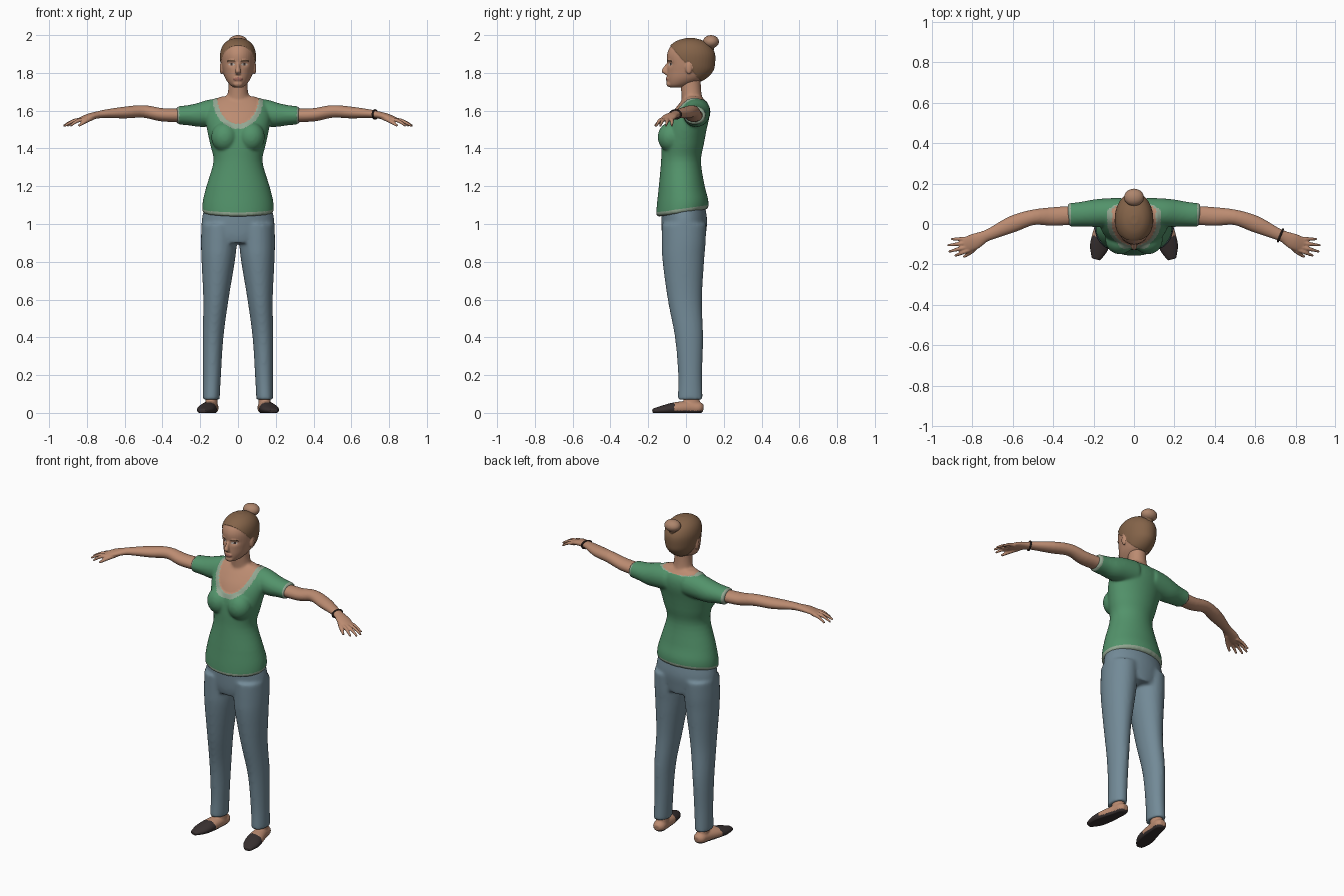
import bpy, bmesh, math
from mathutils import Vector, Matrix

cube = bpy.data.objects.get("Cube")
if cube:
    bpy.data.objects.remove(cube)

# Flat colours
COLOURS = {
    "skin": (.50, .26, .165), "hair": (.23, .125, .066), "bun hair": (.42, .235, .15),
    "shirt green": (.085, .29, .145), "shirt trim": (.29, .39, .29), "denim": (.17, .255, .31),
    "shoe dark": (.04, .03, .03), "lips": (.33, .13, .10), "eye white": (.5, .42, .37),
    "dark brown": (.05, .03, .025),
}
MATERIALS = {}
for label, rgb in COLOURS.items():
    m = bpy.data.materials.new(label)
    m.use_nodes = True
    m.diffuse_color = (*rgb, 1)
    shader = m.node_tree.nodes["Principled BSDF"]
    shader.inputs["Base Color"].default_value = (*rgb, 1)
    shader.inputs["Roughness"].default_value = .8
    MATERIALS[label] = m


def spline(rows, steps):
    """Smoothly interpolate rows of numbers."""
    rows = [Vector(r) for r in rows]
    out = []
    for i in range(len(rows) - 1):
        a, b, c, d = rows[max(i - 1, 0)], rows[i], rows[i + 1], rows[min(i + 2, len(rows) - 1)]
        for k in range(steps):
            t = k / steps
            out.append(b + (c - a) * (t / 2) + (a * 2 - b * 5 + c * 4 - d) * (t * t / 2)
                       + (b * 3 - a - c * 3 + d) * (t ** 3 / 2))
    return out + [rows[-1]]


def tube(bm, rows, side=1, upright=False, steps=4, count=28):
    """Closed loft; each row is x, y, z, half width, half depth."""
    rows = spline(rows, steps)
    rings = []
    for i, row in enumerate(rows):
        centre = Vector(row[:3])
        along = Vector(rows[min(i + 1, len(rows) - 1)][:3]) - Vector(rows[max(i - 1, 0)][:3])
        u, v = Vector((1, 0, 0)), Vector((0, 1, 0))
        if not upright:
            u = along.cross(Vector((0, 0, 1))).normalized()
            v = u.cross(along).normalized()
        ring = []
        for k in range(count):
            a = math.tau * k / count
            p = centre + u * (row[3] * math.cos(a)) + v * (row[4] * math.sin(a))
            ring.append(bm.verts.new((p.x * side, p.y, p.z)))
        rings.append(ring)
    for lower, upper in zip(rings, rings[1:]):
        for k in range(count):
            n = (k + 1) % count
            bm.faces.new((lower[k], lower[n], upper[n], upper[k]))
    bm.faces.new(rings[0])
    bm.faces.new(rings[-1])


def profile(rows):
    """Turn height, front, back, half width into centred rows."""
    return [(0, (f + b) / 2, z, w, (b - f) / 2) for z, f, b, w in rows]


def blob(bm, centre, radii):
    shape = Matrix.Translation(centre) @ Matrix.Diagonal((*radii, 1))
    bmesh.ops.create_uvsphere(bm, u_segments=24, v_segments=16, radius=1, matrix=shape)


def finish(name, bm, labels, rule=None, voxel=0, smooth=4, tweak=None, puff=()):
    """Fuse the parts, colour faces by rule and raise the puffed regions."""
    bmesh.ops.recalc_face_normals(bm, faces=bm.faces)
    mesh = bpy.data.meshes.new(name)
    bm.to_mesh(mesh)
    bm.free()
    obj = bpy.data.objects.new(name, mesh)
    bpy.context.collection.objects.link(obj)
    bpy.ops.object.select_all(action="DESELECT")
    obj.select_set(True)
    bpy.context.view_layer.objects.active = obj
    if voxel:
        fuse = obj.modifiers.new("fuse", "REMESH")
        fuse.mode = "VOXEL"
        fuse.voxel_size = voxel
        soften = obj.modifiers.new("soften", "SMOOTH")
        soften.iterations = smooth
        for modifier in ("fuse", "soften"):
            bpy.ops.object.modifier_apply(modifier=modifier)
    mesh = obj.data
    if tweak:
        for v in mesh.vertices:
            v.co = tweak(v.co.copy())
    mesh.materials.clear()
    for label in labels:
        mesh.materials.append(MATERIALS[label])
    if rule:
        for face in mesh.polygons:
            face.material_index = labels.index(rule(face.center))
        moves = [(v, v.normal.copy()) for v in mesh.vertices if rule(v.co) in puff]
        for v, normal in moves:
            v.co += normal * .004
    bpy.ops.object.shade_smooth_by_angle(angle=math.radians(50))
    return obj


# Shirt with neck and sleeves
bm = bmesh.new()
tube(bm, profile([
    (1.065, -.155, .115, .186), (1.12, -.15, .113, .183), (1.2, -.14, .095, .163),
    (1.33, -.128, .075, .126), (1.42, -.125, .09, .143), (1.5, -.115, .105, .16),
    (1.57, -.085, .12, .17), (1.62, -.05, .118, .16), (1.655, -.02, .1, .13),
    (1.675, .0, .08, .09)]), upright=True, count=48)
tube(bm, [(0, .04, 1.6, .07, .06), (0, .03, 1.68, .056, .054), (0, .025, 1.74, .05, .054),
          (0, .025, 1.8, .05, .054)], upright=True)
for s in (-1, 1):
    blob(bm, (s * .07, -.08, 1.46), (.068, .066, .075))
    tube(bm, [(.06, .06, 1.595, .066, .07), (.14, .057, 1.588, .066, .068),
              (.2, .053, 1.578, .064, .061), (.26, .049, 1.576, .057, .05),
              (.322, .045, 1.575, .054, .044)], side=s)


def shirt_rule(p):
    drop = .135 - .12 * min(max(p.y / .08, 0), 1)
    d = math.hypot(p.x / .108, min(p.z - 1.665, 0) / drop)
    if p.z > 1.685 or (d < 1 and p.z > 1.5):
        return "skin"
    if (d < 1.22 and p.z > 1.48) or abs(p.x) > .312 or p.z - .15 * p.y < 1.083:
        return "shirt trim"
    return "shirt green"


def tilt_hem(p):
    p.z += .15 * p.y * min(max((1.2 - p.z) / .12, 0), 1)
    return p


finish("shirt_and_neck", bm, ["shirt green", "shirt trim", "skin"], shirt_rule, voxel=.0075,
       smooth=8, tweak=tilt_hem, puff=("shirt green", "shirt trim"))

# Trousers
bm = bmesh.new()
tube(bm, profile([(.9, -.12, .1, .14), (.95, -.128, .106, .185), (1.02, -.13, .112, .192),
                  (1.1, -.13, .1, .175)]), upright=True, count=40)
for s in (-1, 1):
    tube(bm, [(.142, .022, .07, .045, .067), (.138, .022, .2, .048, .064),
              (.132, .016, .4, .055, .075), (.117, -.006, .6, .067, .091),
              (.105, -.014, .8, .088, .11), (.101, -.012, .9, .095, .116),
              (.098, -.01, 1, .096, .118)], side=s, upright=True, steps=8)
finish("trousers", bm, ["denim"], voxel=.009, smooth=8)

# Bare arms and hands
FINGERS = [((.82, -.073), (.905, -.075)), ((.825, -.093), (.924, -.106)),
           ((.825, -.113), (.918, -.137)), ((.815, -.128), (.888, -.158))]
for s, side in ((1, "left"), (-1, "right")):
    bm = bmesh.new()
    tube(bm, [(.28, .045, 1.575, .046, .036), (.4, .037, 1.578, .046, .035),
              (.5, .033, 1.596, .038, .033), (.6, 0, 1.59, .041, .031),
              (.7, -.045, 1.584, .03, .022), (.74, -.062, 1.578, .029, .019),
              (.79, -.087, 1.567, .04, .017), (.838, -.105, 1.551, .036, .011)], side=s)
    for base, tip in FINGERS:
        middle = [(a + b) / 2 for a, b in zip(base, tip)]
        tube(bm, [(*base, 1.554, .011, .011), (*middle, 1.545, .0095, .0095),
                  (*tip, 1.519, .006, .006)], side=s, count=12)
    tube(bm, [(.765, -.095, 1.565, .014, .013), (.805, -.137, 1.545, .011, .011),
              (.843, -.163, 1.52, .007, .007)], side=s, count=12)
    finish(side + "_arm", bm, ["skin"], voxel=.0045, smooth=3)

# Wrist bracelet
bpy.ops.mesh.primitive_torus_add(major_radius=.03, minor_radius=.005, major_segments=28,
                                 minor_segments=8, location=(.725, -.056, 1.58))
bracelet = bpy.context.object
bracelet.name = "bracelet"
bracelet.scale = (.8, 1.08, 1)
bracelet.rotation_euler = (0, math.radians(90), math.radians(-23))
bracelet.data.materials.append(MATERIALS["dark brown"])
bpy.ops.object.shade_smooth_by_angle()

# Head with ears and nose
bm = bmesh.new()
tube(bm, profile([
    (1.722, -.08, -.02, .02), (1.737, -.094, .03, .043), (1.77, -.1, .1, .067),
    (1.81, -.1, .14, .081), (1.85, -.1, .15, .089), (1.9, -.1, .15, .091),
    (1.94, -.082, .128, .079), (1.967, -.045, .09, .053), (1.98, .0, .045, .018)]),
    upright=True, count=40)
tube(bm, [(0, -.095, 1.85, .009, .01), (0, -.105, 1.83, .01, .014),
          (0, -.113, 1.807, .015, .017), (0, -.1, 1.79, .012, .008)], upright=True, count=16)
blob(bm, (0, -.086, 1.742), (.026, .018, .018))
blob(bm, (0, -.096, 1.767), (.024, .012, .013))
for s in (-1, 1):
    blob(bm, (s * .087, .015, 1.825), (.01, .018, .033))


def sculpt_face(p):
    if p.y < -.03:
        socket = math.hypot((abs(p.x) - .034) / .02, (p.z - 1.848) / .014)
        p.y += .01 * math.exp(-socket * socket)
    return p


def head_rule(p):
    ear = abs(p.x) > .07 and math.hypot((p.y - .012) / .021, (p.z - 1.825) / .036) < 1
    if p.y > -.085 + (1.948 - p.z) * .86 and p.z > 1.745 and not ear:
        return "hair"
    if p.y < -.05:
        across = abs(p.x) - .034
        eye = math.hypot(across / .016, (p.z - 1.845) / .007)
        if eye < 1:
            return "dark brown" if abs(across) < .006 else "eye white"
        if abs(across) < .02 and abs(p.z - 1.868 + across * across * 12) < .0032:
            return "hair"
        if math.hypot(p.x / .025, (p.z - 1.767) / .009) < 1:
            return "lips"
    return "skin"


finish("head", bm, ["skin", "hair", "lips", "eye white", "dark brown"], head_rule, voxel=.0045,
       smooth=4, tweak=sculpt_face, puff=("hair",))

# Hair bun and its stalk
bm = bmesh.new()
blob(bm, (0, .132, 1.965), (.05, .043, .035))
blob(bm, (0, .122, 1.925), (.026, .026, .03))
finish("hair_bun", bm, ["bun hair", "hair"],
       lambda p: "hair" if p.z < 1.936 else "bun hair", voxel=.005, smooth=3)


# Feet in slip-on shoes
def foot_rule(p):
    return "shoe dark" if p.z < .011 or (p.y < -.06 and p.z < .062) else "skin"


def flatten_sole(p):
    p.z = max(p.z, 0)
    return p


for s, side in ((1, "left"), (-1, "right")):
    bm = bmesh.new()
    tube(bm, [(.137, .092, .024, .018, .018), (.139, .07, .026, .036, .032),
              (.145, .02, .026, .039, .038), (.16, -.06, .022, .048, .034),
              (.174, -.12, .016, .046, .024), (.188, -.175, .01, .022, .012)], side=s)
    tube(bm, [(.14, .035, .02, .036, .045), (.141, .03, .07, .032, .042),
              (.141, .025, .13, .03, .04)], side=s, upright=True)
    finish(side + "_foot", bm, ["skin", "shoe dark"], foot_rule, voxel=.005, smooth=4,
           tweak=flatten_sole)
